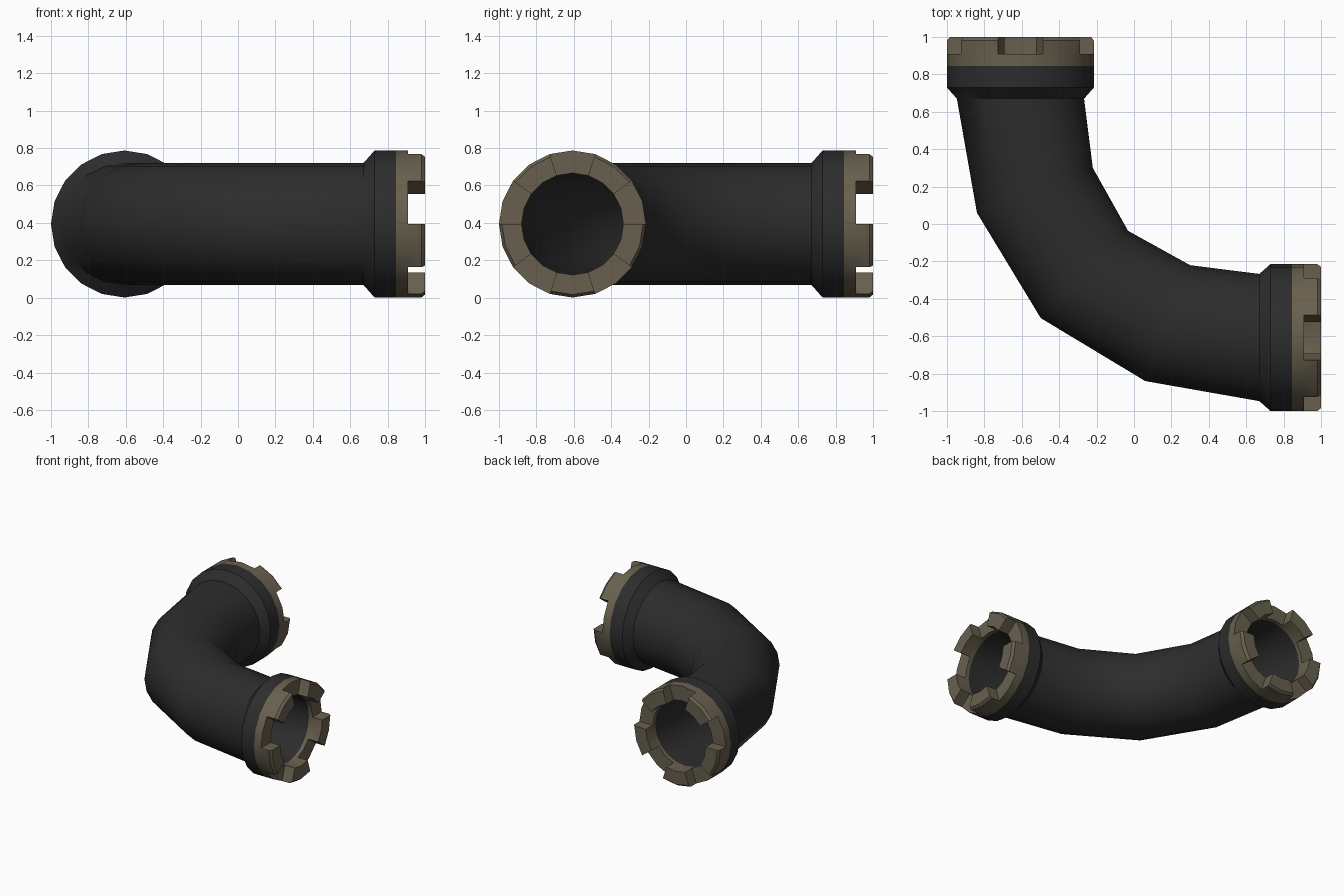
import bpy, bmesh, math
from mathutils import Vector

if "Cube" in bpy.data.objects:
    bpy.data.objects.remove(bpy.data.objects["Cube"])

SIDES = 20
CZ, CX, R, BORE = 0.394, -0.607, 0.393, 0.272


def material(name, rgb):
    m = bpy.data.materials.new(name)
    m.diffuse_color = (*rgb, 1)
    m.use_nodes = True
    m.node_tree.nodes["Principled BSDF"].inputs["Base Color"].default_value = m.diffuse_color
    return m


def end(y, r, h=None):
    # straight cross-section of the arm that points towards +y
    return (CX, y, 1.0, 0.0, h or r, r)


def swap(s):
    # same cross-section on the arm that points towards +x
    return (s[1], s[0], s[3], s[2], s[4], s[5])


def path(first_arm, middle):
    return first_arm + [middle] + [swap(s) for s in reversed(first_arm)]


# Cross-sections: centre x, y, side direction x, y, half width, half height
outer = path([end(0.91, R), end(0.845, R), end(0.73, R), end(0.67, 0.325, 0.34),
              (-0.53, 0.18, 0.933, 0.361, 0.332, 0.325)],
             (-0.265, -0.27, 0.707, 0.707, 0.33, 0.325))
inner = path([end(0.91, BORE), end(0.88, BORE), end(0.67, BORE),
              (-0.53, 0.18, 0.933, 0.361, BORE, BORE)],
             (-0.265, -0.27, 0.707, 0.707, BORE, BORE))
sections = outer + inner[::-1]

bm = bmesh.new()
rings = []
for x, y, sx, sy, h, v in sections:
    ring = []
    for i in range(SIDES):
        a = 2 * math.pi * i / SIDES
        c, s = math.cos(a) * h, math.sin(a) * v
        ring.append(bm.verts.new((x + sx * c, y + sy * c, CZ + s)))
    rings.append(ring)

# Loft outside and bore as one closed shell; brass at both tips
n, no = len(rings), len(outer)
brass_bands = {0, no - 2, no - 1, no, n - 2, n - 1}
rims = {no - 1: Vector((1, 0, 0)), n - 1: Vector((0, 1, 0))}
teeth = []
for k in range(n):
    a, b = rings[k], rings[(k + 1) % n]
    for i in range(SIDES):
        j = (i + 1) % SIDES
        f = bm.faces.new((a[i], a[j], b[j], b[i]))
        f.smooth = True
        f.material_index = 1 if k in brass_bands else 0
        # two sides tooth, two sides gap, with a tooth centred at the bottom
        if k in rims and (i - 14) % 4 < 2:
            teeth.append((f, k, (i - 14) // 4))
bmesh.ops.recalc_face_normals(bm, faces=bm.faces[:])

# Raise the coupling teeth, with a chamfered outer edge
groups = {}
for f, k, t in teeth:
    groups.setdefault((k, t), []).append(f)
for (k, t), faces in groups.items():
    d = rims[k]
    axis = Vector((0, CX, CZ)) if d.x else Vector((CX, 0, CZ))
    for step, chamfer in ((0.07, 1.0), (0.02, 0.96)):
        res = bmesh.ops.extrude_face_region(bm, geom=faces)
        bmesh.ops.delete(bm, geom=faces, context='FACES_ONLY')
        verts = [g for g in res["geom"] if isinstance(g, bmesh.types.BMVert)]
        faces = [g for g in res["geom"] if isinstance(g, bmesh.types.BMFace)]
        for v in verts:
            v.co += d * step
            rad = v.co - axis
            rad -= d * rad.dot(d)
            if rad.length > 0.35:
                v.co -= rad * (1 - chamfer)
bmesh.ops.recalc_face_normals(bm, faces=bm.faces[:])

mesh = bpy.data.meshes.new("pipe_elbow")
bm.to_mesh(mesh)
bm.free()
mesh.materials.append(material("dark rubber", (0.026, 0.026, 0.026)))
mesh.materials.append(material("dull brass", (0.14, 0.118, 0.078)))
obj = bpy.data.objects.new("pipe_elbow", mesh)
bpy.context.collection.objects.link(obj)
bpy.context.view_layer.objects.active = obj
obj.select_set(True)
bpy.ops.object.shade_smooth_by_angle(angle=math.radians(35))
